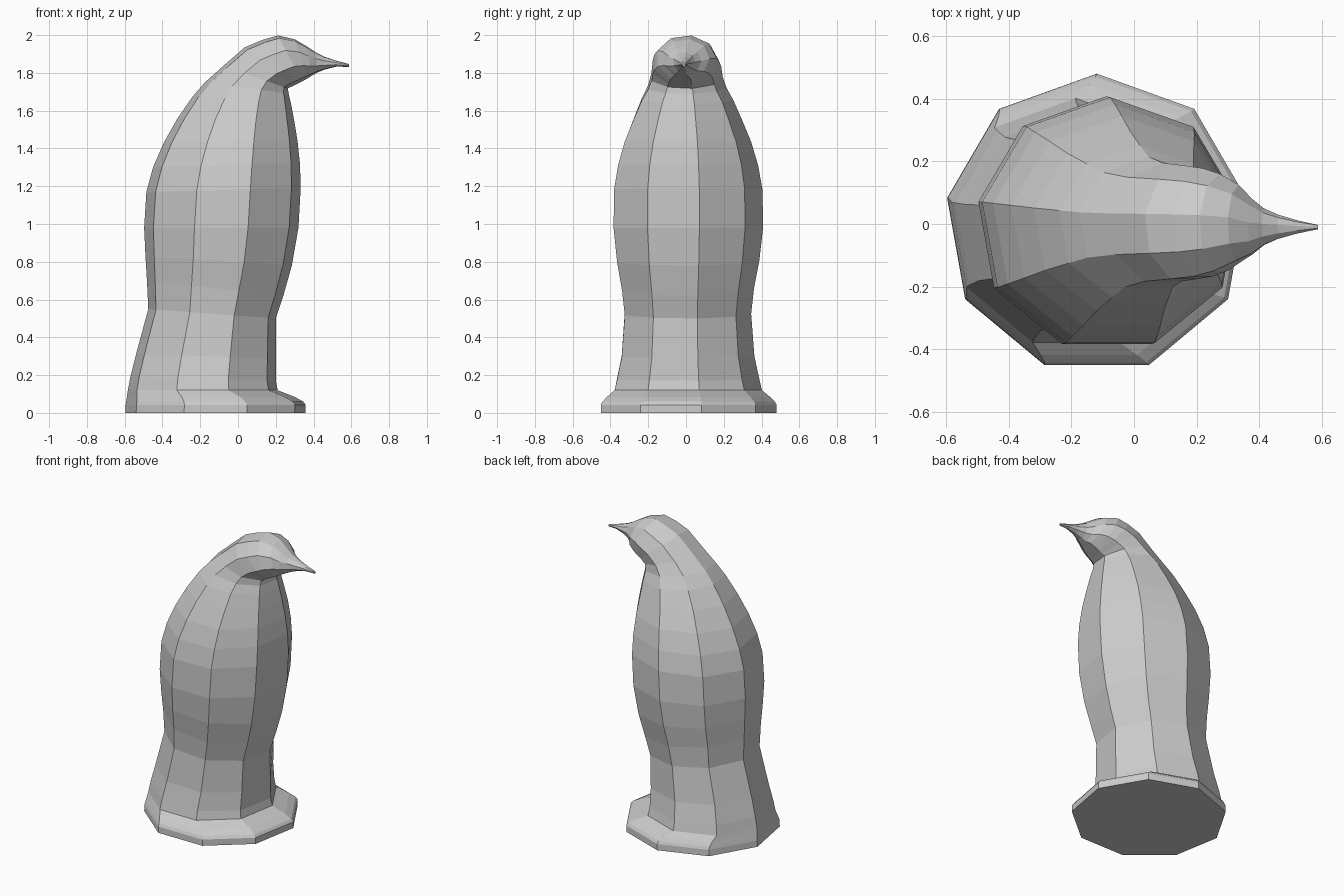
import bpy, bmesh, math

SIDES = 9
START = math.radians(10)   # one corner sits 10 degrees off the front axis

# Each ring: back x, back z, front x, front z, half width
RINGS = [
    # base slab and foot step
    (-.597, 0, .358, 0, .48), (-.595, .042, .358, .042, .48),
    (-.592, .06, .345, .06, .47), (-.588, .085, .30, .085, .445),
    (-.583, .12, .21, .12, .402),
    # lower body
    (-.57, .19, .20, .17, .388), (-.54, .31, .20, .29, .362),
    (-.475, .55, .20, .50, .345),
    # torso
    (-.482, .70, .24, .62, .36), (-.49, .83, .285, .78, .388),
    (-.497, .98, .32, .98, .408), (-.485, 1.17, .332, 1.19, .405),
    (-.45, 1.30, .328, 1.32, .382), (-.393, 1.43, .315, 1.44, .345),
    (-.32, 1.56, .297, 1.55, .295), (-.24, 1.675, .28, 1.64, .25),
    (-.175, 1.75, .268, 1.69, .215),
    # neck and head, rings tipping forward
    (-.08, 1.835, .264, 1.718, .195), (.035, 1.935, .285, 1.728, .187),
    (.13, 1.975, .31, 1.74, .178), (.21, 1.998, .34, 1.755, .16),
    (.30, 1.978, .37, 1.772, .125),
    # beak
    (.365, 1.94, .39, 1.785, .09), (.41, 1.91, .42, 1.802, .06),
    (.46, 1.885, .46, 1.818, .04), (.52, 1.865, .52, 1.833, .022),
    (.588, 1.847, .588, 1.832, .007),
]


def add_ring(bm, xb, zb, xf, zf, w):
    k = 1 / math.cos(START)
    cx, cz = (xb + xf) / 2, (zb + zf) / 2
    hx, hz = (xf - xb) / 2 * k, (zf - zb) / 2 * k
    shift = -.01 if zf > 1.78 else 0   # beak leans slightly to one side
    verts = []
    for i in range(SIDES):
        a = START + math.tau * i / SIDES
        c = math.cos(a)
        verts.append(bm.verts.new((cx + hx * c, w * math.sin(a) + shift, cz + hz * c)))
    return verts


# Standing bird figure as one loft from base to beak tip
bm = bmesh.new()
loops = [add_ring(bm, *r) for r in RINGS]
for lo, hi in zip(loops, loops[1:]):
    for i in range(SIDES):
        j = (i + 1) % SIDES
        bm.faces.new((lo[i], lo[j], hi[j], hi[i]))
bm.faces.new(loops[0][::-1])
bm.faces.new(loops[-1])
bmesh.ops.recalc_face_normals(bm, faces=bm.faces)

mesh = bpy.data.meshes.new("bird_figure")
bm.to_mesh(mesh)
bm.free()
bpy.context.collection.objects.link(bpy.data.objects.new("bird_figure", mesh))
